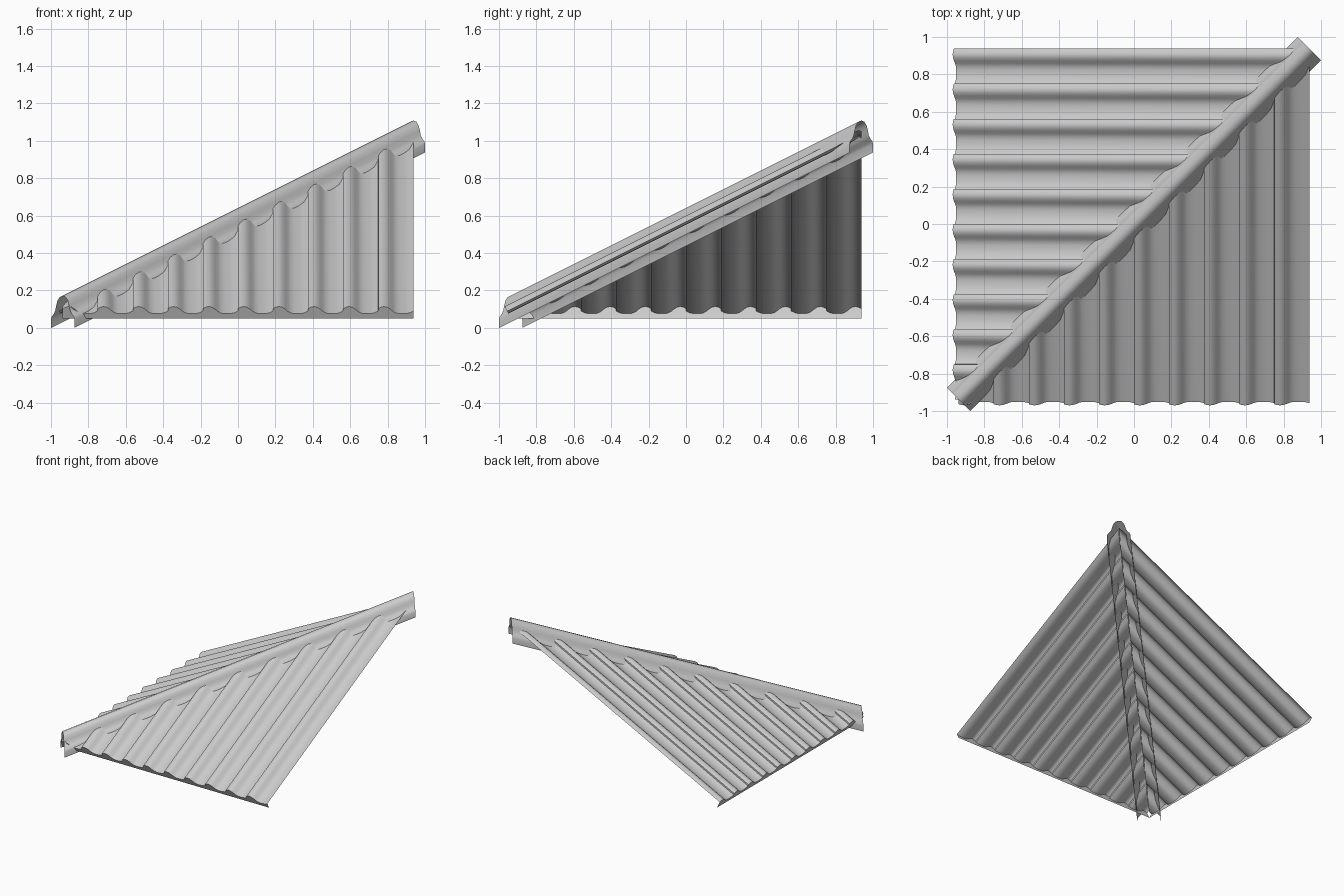
import bpy, bmesh, math
from mathutils import Vector, Matrix

if "Cube" in bpy.data.objects:
    bpy.data.objects.remove(bpy.data.objects["Cube"])

HALF = 0.9375           # half the roof plan
PITCH = 0.1875          # tile width
ANG = math.atan(0.5)    # roof slope

# one tile cross-section: (across, height above roof plane)
TILE = [(0.0, 0.058), (0.012, 0.067), (0.03, 0.072), (0.048, 0.068), (0.065, 0.056),
        (0.08, 0.042), (0.095, 0.033), (0.115, 0.029), (0.14, 0.029), (0.165, 0.033),
        (0.1873, 0.045)]


def finish(bm, name):
    me = bpy.data.meshes.new(name)
    bm.to_mesh(me)
    bm.free()
    ob = bpy.data.objects.new(name, me)
    bpy.context.collection.objects.link(ob)
    bpy.ops.object.select_all(action='DESELECT')
    ob.select_set(True)
    bpy.context.view_layer.objects.active = ob
    bpy.ops.object.shade_smooth_by_angle(angle=math.radians(35))
    return ob


def strip(bm, rows):
    """Skin a list of equally long point rows; normals follow row order."""
    grid = [[bm.verts.new(p) for p in r] for r in rows]
    for a, b in zip(grid, grid[1:]):
        for i in range(len(a) - 1):
            bm.faces.new((a[i], a[i + 1], b[i + 1], b[i]))


def roof_slope(name, turn, keep):
    profile = [(-HALF + k * PITCH + s, h) for k in range(10) for s, h in TILE]

    def pt(s, length, h):
        return Vector((s, -HALF + length * math.cos(ANG) - h * math.sin(ANG),
                       0.05 + length * math.sin(ANG) + h * math.cos(ANG)))
    bm = bmesh.new()
    # closed eave face, then the long tile surface
    strip(bm, [[pt(s, 0, 0) for s, h in profile],
               [pt(s, 0, h) for s, h in profile],
               [pt(s, 2.3, h) for s, h in profile]])
    bm.transform(Matrix.Rotation(turn, 4, 'Z'))
    # trim along the hip diagonal
    bmesh.ops.bisect_plane(bm, geom=bm.verts[:] + bm.edges[:] + bm.faces[:],
                           plane_co=(0, 0, 0), plane_no=keep, clear_inner=True)
    return finish(bm, name)


roof_slope("front_roof_slope", 0, (1, -1, 0))
roof_slope("left_roof_slope", -math.pi / 2, (-1, 1, 0))

# bell-shaped hip cap running up the diagonal
half = [(0.0884, 0.0), (0.0884, 0.045), (0.083, 0.06), (0.068, 0.074), (0.056, 0.092),
        (0.049, 0.118), (0.039, 0.146), (0.022, 0.165)]
cap = [(-u, z) for u, z in half] + [(0, 0.171)] + [(u, z) for u, z in reversed(half)]
d = math.sqrt(0.5)
bm = bmesh.new()
strip(bm, [[Vector((c + u * d, c - u * d, z + 0.5 * (c + HALF))) for u, z in cap]
           for c in (-HALF, HALF)])
finish(bm, "hip_cap")
